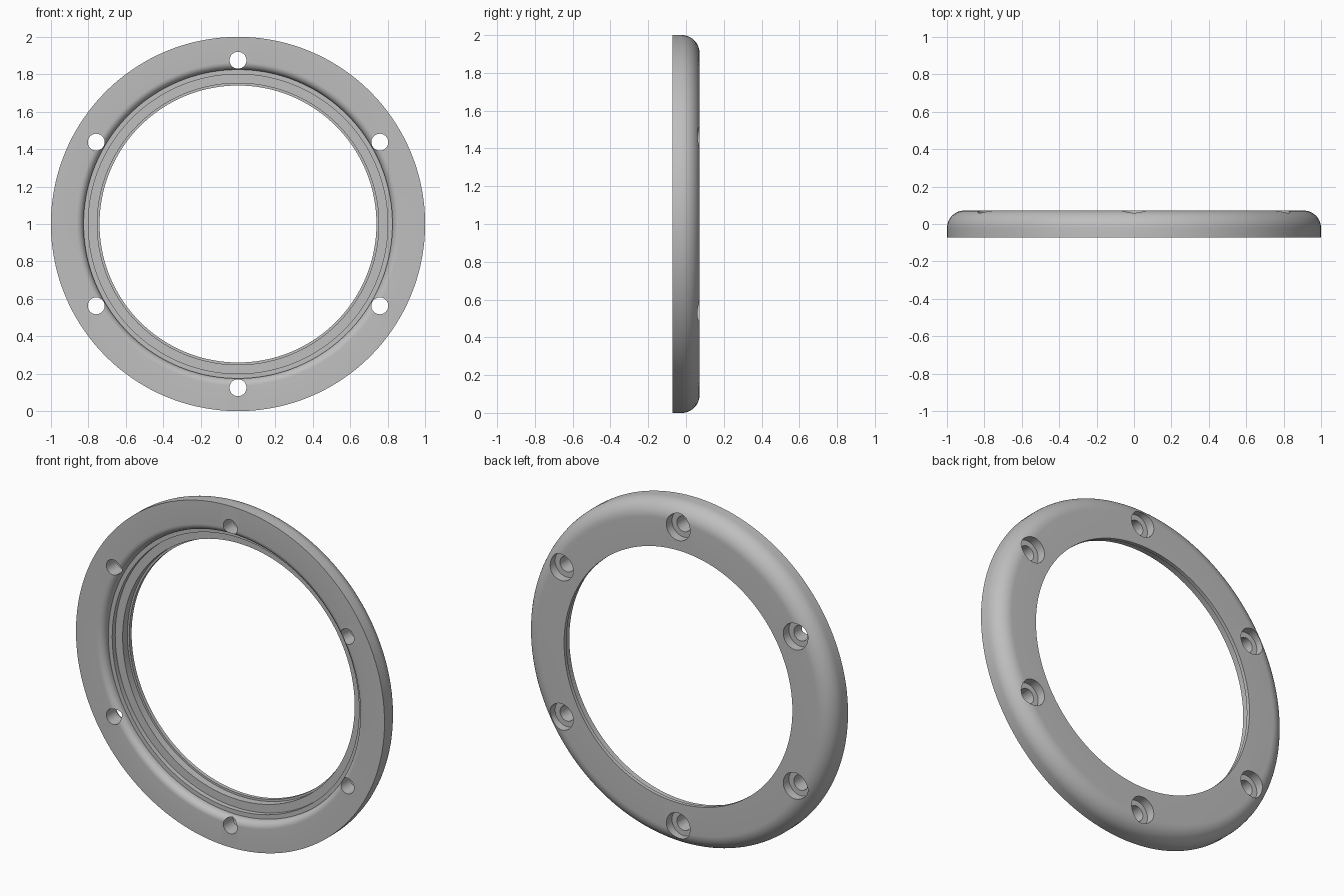
import bpy, bmesh, math
from mathutils import Vector, Matrix

if "Cube" in bpy.data.objects:
    bpy.data.objects.remove(bpy.data.objects["Cube"])

HALF = 0.072          # half thickness of the ring
CENTRE = Vector((0, 0, 1))
SEGMENTS = 144

grey = bpy.data.materials.new("light grey")
grey.diffuse_color = (0.52, 0.52, 0.52, 1)
grey.use_nodes = True
grey.node_tree.nodes["Principled BSDF"].inputs["Base Color"].default_value = grey.diffuse_color


def arc(r, y, radius, a0, a1, n):
    """Points (radius, y) along an arc of the profile."""
    steps = [math.radians(a0 + (a1 - a0) * i / n) for i in range(n + 1)]
    return [(r + radius * math.cos(a), y + radius * math.sin(a)) for a in steps]


def revolve(name, profile, centre):
    """Closed (radius, y) profile turned round the y axis."""
    bm = bmesh.new()
    rings = []
    for i in range(SEGMENTS):
        a = 2 * math.pi * i / SEGMENTS
        rings.append([bm.verts.new(centre + Vector((r * math.cos(a), y, r * math.sin(a))))
                      for r, y in profile])
    n = len(profile)
    for i in range(SEGMENTS):
        p, q = rings[i], rings[(i + 1) % SEGMENTS]
        for j in range(n):
            k = (j + 1) % n
            bm.faces.new((p[j], p[k], q[k], q[j]))
    bmesh.ops.recalc_face_normals(bm, faces=bm.faces)
    mesh = bpy.data.meshes.new(name)
    bm.to_mesh(mesh)
    bm.free()
    obj = bpy.data.objects.new(name, mesh)
    bpy.context.collection.objects.link(obj)
    mesh.materials.append(grey)
    return obj


# Ring: rounded outer back edge, rounded inner front edge, stepped bore
profile = [(1.0, -HALF)]
profile += arc(0.905, HALF - 0.095, 0.095, 0, 90, 12)
profile += [(0.74, HALF), (0.74, 0.05), (0.752, 0.05), (0.752, 0.006),
            (0.80, 0.006), (0.80, -0.022), (0.825, -0.022)]
profile += arc(0.865, -HALF + 0.04, 0.04, 180, 270, 8)
ring = revolve("flange_ring", profile, CENTRE)

# Screw holes: through bores with wide counterbores on the back
def add_cutter(name, radius, y0, y1):
    bm = bmesh.new()
    for i in range(6):
        a = math.radians(30 + 60 * i)
        pos = CENTRE + Vector((0.875 * math.cos(a), (y0 + y1) / 2, 0.875 * math.sin(a)))
        bmesh.ops.create_cone(bm, cap_ends=True, segments=40, radius1=radius, radius2=radius,
                              depth=y1 - y0,
                              matrix=Matrix.Translation(pos) @ Matrix.Rotation(math.pi / 2, 4, 'X'))
    mesh = bpy.data.meshes.new(name)
    bm.to_mesh(mesh)
    bm.free()
    mesh.materials.append(grey)
    obj = bpy.data.objects.new(name, mesh)
    bpy.context.collection.objects.link(obj)
    obj.hide_render = True
    return obj


bpy.context.view_layer.objects.active = ring
ring.select_set(True)
for name, radius, y0, y1 in (("bore_cutter", 0.045, -0.2, 0.2),
                             ("counterbore_cutter", 0.077, 0.02, 0.2)):
    cutter = add_cutter(name, radius, y0, y1)
    mod = ring.modifiers.new(name, 'BOOLEAN')
    mod.operation = 'DIFFERENCE'
    mod.solver = 'EXACT'
    mod.object = cutter
    bpy.ops.object.modifier_apply(modifier=mod.name)
    bpy.data.objects.remove(cutter)

bpy.ops.object.shade_smooth_by_angle(angle=math.radians(30))
